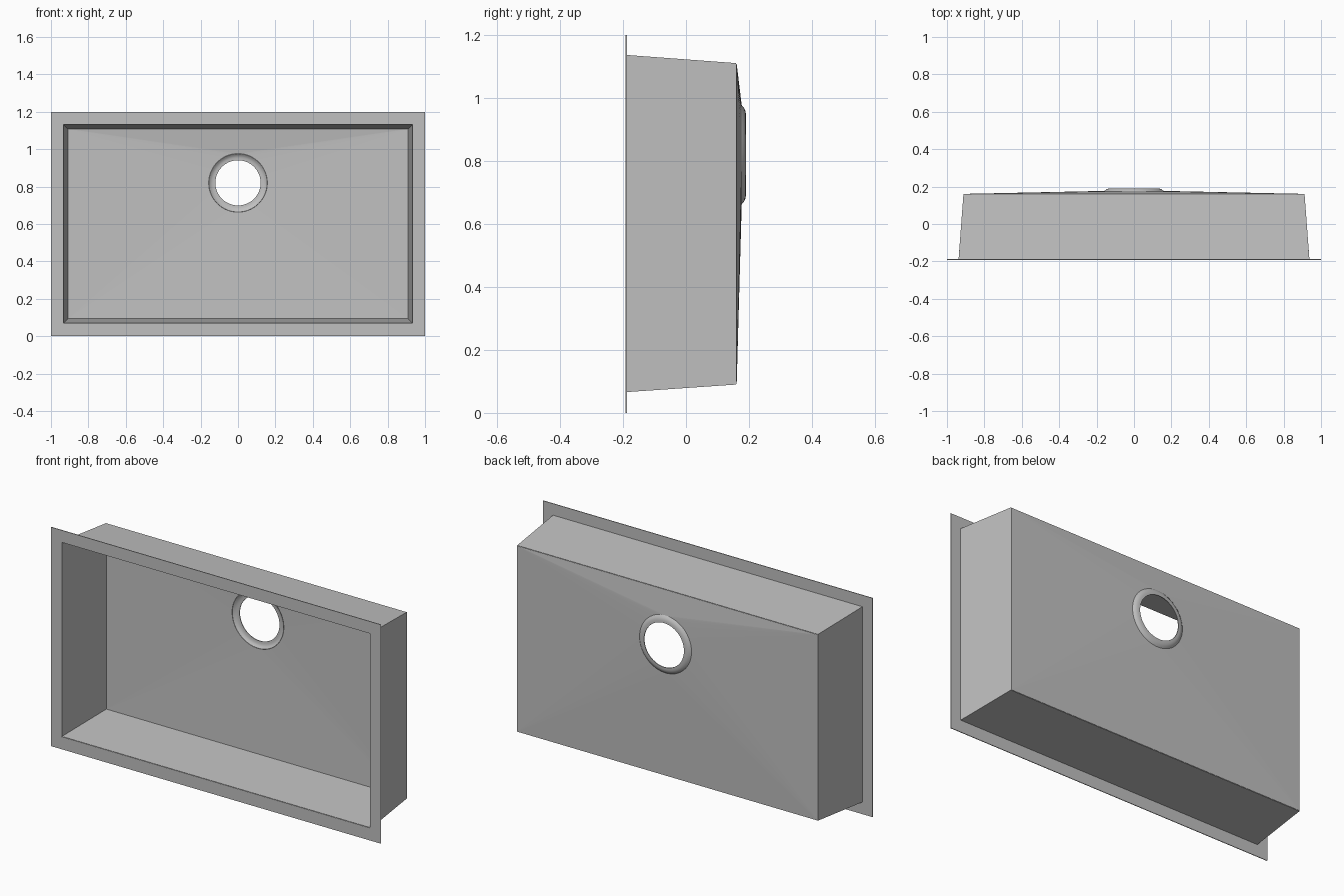
import bpy
import bmesh
from math import cos, sin, pi, radians

cube = bpy.data.objects.get("Cube")
if cube:
    bpy.data.objects.remove(cube)

SEG = 64          # drain segments, a multiple of four
DRAIN_Z = 0.82
SHEET = 0.004

steel = bpy.data.materials.new("brushed_steel")
steel.use_nodes = True
colour = (0.53, 0.53, 0.53, 1)
steel.diffuse_color = colour
steel.node_tree.nodes["Principled BSDF"].inputs["Base Color"].default_value = colour


def rectangle(bm, half_x, low, high, y):
    """Corners ordered by quadrant, counterclockwise from upper +x."""
    return [bm.verts.new((x, y, z)) for x, z in
            ((half_x, high), (-half_x, high), (-half_x, low), (half_x, low))]


def circle(bm, r, y):
    return [bm.verts.new((r * cos(2 * pi * i / SEG), y, DRAIN_Z + r * sin(2 * pi * i / SEG)))
            for i in range(SEG)]


def bridge(bm, a, b):
    n = len(a)
    for i in range(n):
        bm.faces.new((a[i], a[(i + 1) % n], b[(i + 1) % n], b[i]))


def finish(name, bm, smooth=False):
    """Give the sheet its thickness, then shade the finished solid."""
    bmesh.ops.recalc_face_normals(bm, faces=bm.faces[:])
    mesh = bpy.data.meshes.new(name)
    bm.to_mesh(mesh)
    bm.free()
    mesh.materials.append(steel)
    obj = bpy.data.objects.new(name, mesh)
    bpy.context.collection.objects.link(obj)
    solid = obj.modifiers.new("sheet_thickness", 'SOLIDIFY')
    solid.thickness = SHEET
    solid.offset = 0
    solid.use_even_offset = True
    bpy.ops.object.select_all(action='DESELECT')
    obj.select_set(True)
    bpy.context.view_layer.objects.active = obj
    bpy.ops.object.modifier_apply(modifier=solid.name)
    if smooth:
        bpy.ops.object.shade_smooth_by_angle(angle=radians(30))


# Flat mounting rim
bm = bmesh.new()
bridge(bm, rectangle(bm, 1, 0, 1.2, -0.19), rectangle(bm, 0.936, 0.068, 1.135, -0.19))
finish("mounting_rim", bm)

# Tapered walls
bm = bmesh.new()
bridge(bm, rectangle(bm, 0.936, 0.068, 1.135, -0.19),
       rectangle(bm, 0.91, 0.092, 1.109, 0.159))
finish("bowl_walls", bm)

# Floor sloping to the drain: a fan at each corner, one triangle per side
bm = bmesh.new()
base = rectangle(bm, 0.91, 0.092, 1.109, 0.159)
ring = circle(bm, 0.157, 0.175)
quarter = SEG // 4
for q in range(4):
    for i in range(q * quarter, (q + 1) * quarter):
        bm.faces.new((base[q], ring[i], ring[(i + 1) % SEG]))
    bm.faces.new((base[q], base[(q + 1) % 4], ring[(q + 1) * quarter % SEG]))
finish("sloped_floor", bm)

# Rounded drain recess with an open hole
bm = bmesh.new()
ring = circle(bm, 0.157, 0.175)
for r, y in ((0.152, 0.179), (0.146, 0.1835), (0.139, 0.1865), (0.131, 0.188), (0.121, 0.1885)):
    inner = circle(bm, r, y)
    bridge(bm, ring, inner)
    ring = inner
finish("drain_recess", bm, smooth=True)
